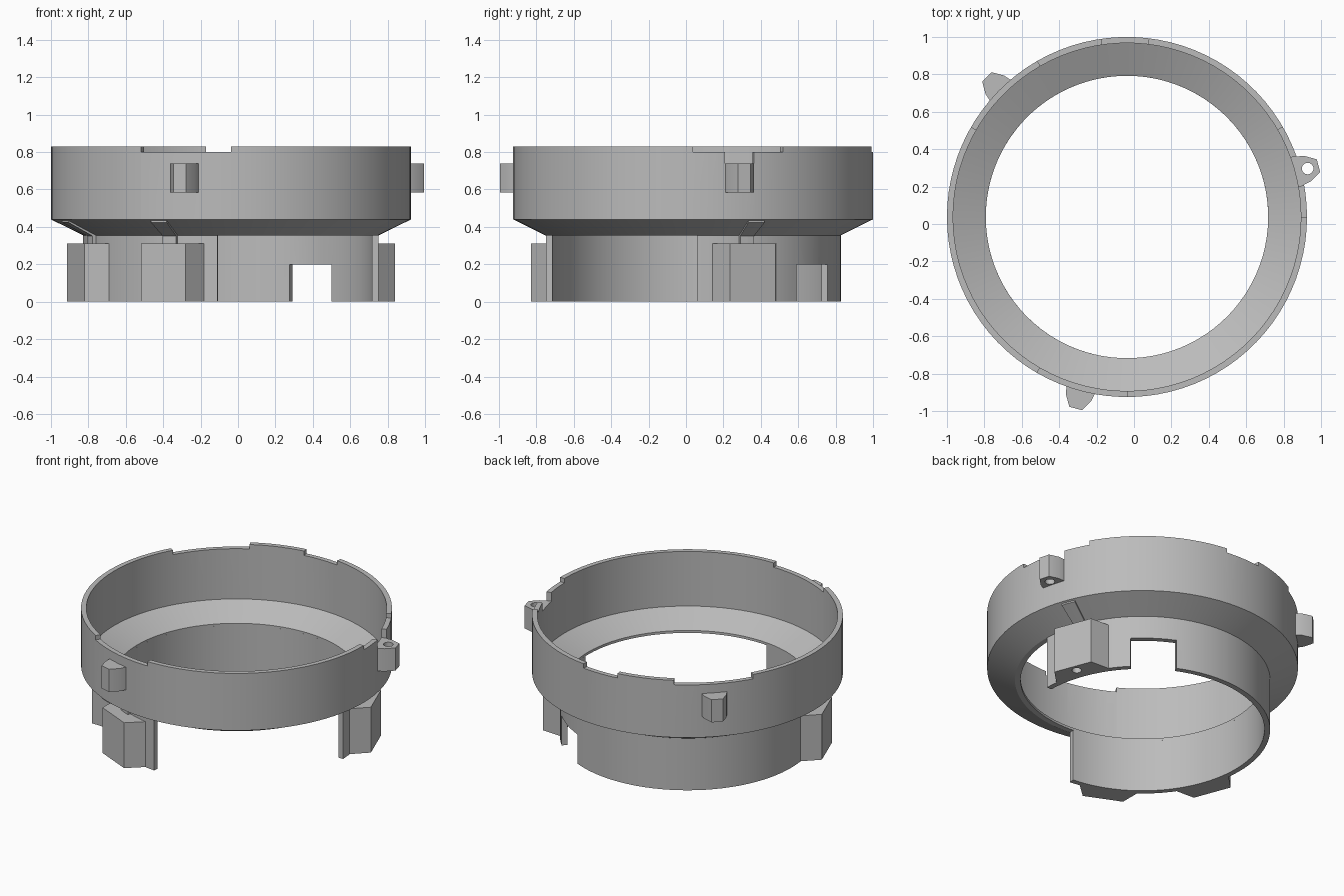
import bpy, bmesh
from math import sin, cos, radians, ceil, pi
from mathutils import Matrix

if "Cube" in bpy.data.objects:
    bpy.data.objects.remove(bpy.data.objects["Cube"])

CENTRE = (-0.0375, 0.0375, 0)
RIM_OUT, RIM_IN = 0.9625, 0.93
COLLAR_OUT, COLLAR_IN = 0.79, 0.755

grey = bpy.data.materials.new("plain grey")
grey.use_nodes = True
grey.diffuse_color = (0.5, 0.5, 0.5, 1)
grey.node_tree.nodes["Principled BSDF"].inputs["Base Color"].default_value = (0.5, 0.5, 0.5, 1)


def finish(name, bm):
    bmesh.ops.recalc_face_normals(bm, faces=bm.faces)
    mesh = bpy.data.meshes.new(name)
    bm.to_mesh(mesh)
    bm.free()
    mesh.materials.append(grey)
    obj = bpy.data.objects.new(name, mesh)
    obj.location = CENTRE
    bpy.context.collection.objects.link(obj)
    return obj


def sweep(name, profile, start=0, end=360):
    """Turn a closed (radius, z) profile about the axis between two angles."""
    bm = bmesh.new()
    full = end - start >= 360
    steps = ceil((end - start) / 4)
    rings = []
    for i in range(steps if full else steps + 1):
        a = radians(start + (end - start) * i / steps)
        rings.append([bm.verts.new((r * cos(a), r * sin(a), z)) for r, z in profile])
    n = len(profile)
    for i in range(steps):
        p, q = rings[i], rings[(i + 1) % len(rings)]
        for j in range(n):
            k = (j + 1) % n
            bm.faces.new((p[j], p[k], q[k], q[j]))
    if not full:
        bm.faces.new(rings[0])
        bm.faces.new(rings[-1])
    return finish(name, bm)


def prism(name, outline, z0, z1, angle):
    """Extrude a (radial, tangential) outline upward, turned to an angle."""
    bm = bmesh.new()
    face = bm.faces.new([bm.verts.new((r, t, z0)) for r, t in outline])
    up = bmesh.ops.extrude_face_region(bm, geom=[face])["geom"]
    bmesh.ops.translate(bm, vec=(0, 0, z1 - z0),
                        verts=[v for v in up if isinstance(v, bmesh.types.BMVert)])
    bm.transform(Matrix.Rotation(radians(angle), 4, 'Z'))
    return finish(name, bm)


def box(r0, r1, z0, z1):
    return [(r0, z0), (r1, z0), (r1, z1), (r0, z1)]


def mirrored(half):
    return half + [(r, -t) for r, t in reversed(half)]


def circle(r, radius, sides=20):
    return [(r + radius * cos(2 * pi * i / sides), radius * sin(2 * pi * i / sides))
            for i in range(sides)]


def cut(obj, cutter):
    mod = obj.modifiers.new("cut", 'BOOLEAN')
    mod.operation = 'DIFFERENCE'
    mod.solver = 'EXACT'
    mod.object = cutter
    bpy.context.view_layer.objects.active = obj
    bpy.ops.object.modifier_apply(modifier=mod.name)
    bpy.data.objects.remove(cutter)


def smooth(obj):
    bpy.ops.object.select_all(action='DESELECT')
    obj.select_set(True)
    bpy.context.view_layer.objects.active = obj
    bpy.ops.object.shade_smooth_by_angle(angle=radians(25))


# Upper ring with the cone that narrows to the collar
ring = sweep("upper_ring", [(COLLAR_OUT, 0.355), (RIM_OUT, 0.44), (RIM_OUT, 0.83),
                            (RIM_IN, 0.83), (RIM_IN, 0.457), (COLLAR_IN, 0.372),
                            (COLLAR_IN, 0.355)])

# Shallow notches in the rim: one round each lug and one at the back
LUGS = {"left": 15, "back_right": 135, "front": 255}
for start, end in [(a - 15, a + 15) for a in LUGS.values()] + [(83, 98.2)]:
    cut(ring, sweep("notch_cutter", box(0.88, 1.05, 0.80, 0.9), start, end))

# Screw lugs on the rim, each below a deeper slot
for side, angle in LUGS.items():
    cut(ring, prism("slot_cutter", mirrored([(1.1, 0.08), (0.85, 0.08)]), 0.74, 0.9, angle))
    lug = prism("rim_lug_" + side,
                mirrored([(1.06, 0.035), (1.0, 0.07), (0.95, 0.08)]), 0.585, 0.74, angle)
    cut(lug, prism("hole_cutter", circle(1.0, 0.031), 0.5, 0.8, angle))
    smooth(lug)
smooth(ring)

# Lower collar, open at the front left, with a window at the back
collar = sweep("lower_collar", box(COLLAR_IN, COLLAR_OUT, 0, 0.358), 1.6, 264.7)
cut(collar, sweep("window_cutter", box(0.7, 0.85, -0.1, 0.2), 44.6, 65.5))
smooth(collar)

# Screw blocks on the collar, with a rib running up the cone
for side, angle in {"left": 21, "right": 201, "front": 246}.items():
    block = prism("collar_block_" + side, mirrored([(0.89, 0.13), (0.768, 0.184)]),
                  0, 0.31, angle)
    cut(block, prism("hole_cutter", circle(0.84, 0.03), -0.1, 0.25, angle))
    smooth(block)
    sweep("cone_rib_" + side, [(0.775, 0.3), (0.81, 0.3), (0.81, 0.352), (0.95, 0.424),
                               (0.95, 0.44), (0.775, 0.36)], angle - 2.8, angle + 2.8)
